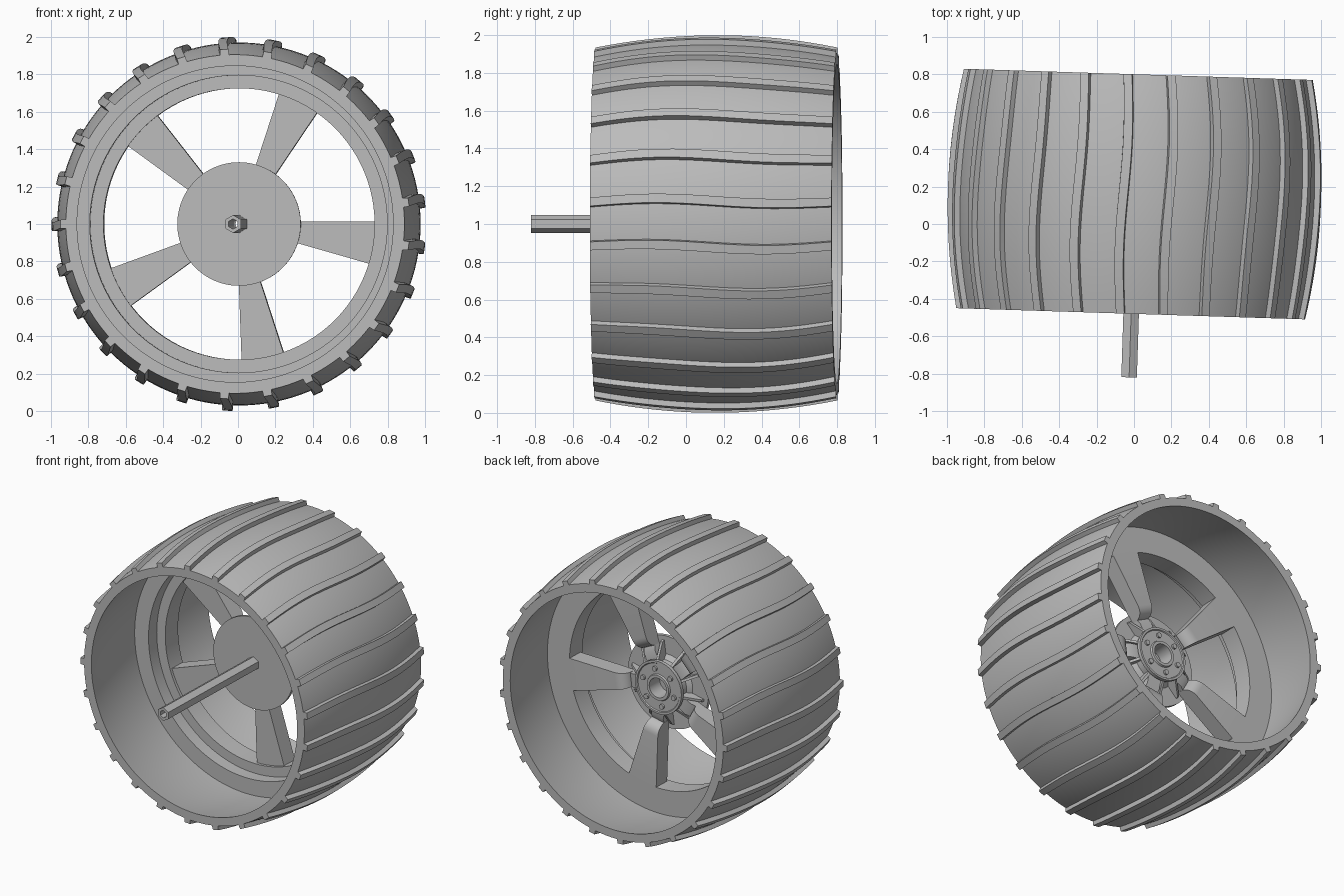
import bpy, bmesh
from math import sin, cos, pi, radians
from mathutils import Matrix, Vector

cube = bpy.data.objects.get("Cube")
if cube:
    bpy.data.objects.remove(cube)

grey = bpy.data.materials.new("plain_grey")
grey.use_nodes = True
grey.diffuse_color = (0.5, 0.5, 0.5, 1)
grey.node_tree.nodes["Principled BSDF"].inputs["Base Color"].default_value = (0.5, 0.5, 0.5, 1)

# The whole wheel is turned slightly about the vertical
PLACE = Matrix.Translation((0, 0, 1)) @ Matrix.Rotation(-0.032, 4, 'Z')
FRONT, BACK = -0.48, 0.80
MID = (FRONT + BACK) / 2
HALF = (BACK - FRONT) / 2


def polar(r, a, y):
    return Vector((r * cos(a), y, r * sin(a)))


def loft(bm, rings, loop=False):
    """Skin equal closed rings; join the ends or cap them."""
    vs = [[bm.verts.new(p) for p in ring] for ring in rings]
    n = len(vs[0])
    pairs = list(zip(vs, vs[1:])) + ([(vs[-1], vs[0])] if loop else [])
    for a, b in pairs:
        for i in range(n):
            j = (i + 1) % n
            bm.faces.new((a[i], a[j], b[j], b[i]))
    if not loop:
        bm.faces.new(vs[0])
        bm.faces.new(vs[-1])


def finish(name, bm):
    bmesh.ops.recalc_face_normals(bm, faces=bm.faces[:])
    bm.transform(PLACE)
    mesh = bpy.data.meshes.new(name)
    bm.to_mesh(mesh)
    bm.free()
    mesh.materials.append(grey)
    for f in mesh.polygons:
        f.use_smooth = True
    mesh.set_sharp_from_angle(angle=radians(30))
    ob = bpy.data.objects.new(name, mesh)
    bpy.context.collection.objects.link(ob)


def lathe(name, profile, sides=96, turn=0.0):
    """Spin a closed (radius, y) profile about the axle."""
    bm = bmesh.new()
    loft(bm, [[polar(r, turn + 2 * pi * k / sides, y) for r, y in profile]
              for k in range(sides)], loop=True)
    finish(name, bm)


def barrel(y):
    return 0.97 - 0.065 * ((y - MID) / HALF) ** 2


# Barrel-shaped tyre shell
STEPS = 20
ys = [FRONT + (BACK - FRONT) * i / STEPS for i in range(STEPS + 1)]
lathe("tyre_shell", [(barrel(y), y) for y in ys]
      + [(barrel(y) - 0.06, y) for y in reversed(ys)], sides=150)

# Wavy tread bars
bm = bmesh.new()
BARS = 25
for k in range(BARS):
    rings = []
    for y in ys:
        a = pi + 2 * pi * k / BARS + 0.014 * sin(pi * (y - FRONT) / HALF)
        r = barrel(y)
        rings.append([polar(r - 0.02, a - 0.029, y), polar(r + 0.03, a - 0.024, y),
                      polar(r + 0.03, a + 0.024, y), polar(r - 0.02, a + 0.029, y)])
    loft(bm, rings)
finish("tread_bars", bm)

# Rim ring with a stepped front
lathe("rim_ring", [(0.93, 0.08), (0.795, 0.08), (0.795, 0.17),
                   (0.725, 0.17), (0.725, 0.31), (0.93, 0.31)])

# Five spokes, bent forward at the hub
side = [(0.735, 0.19), (0.735, 0.31)]
side += [(0.35 - 0.08 * sin(t * pi / 12), 0.23 + 0.08 * cos(t * pi / 12)) for t in range(7)]
side += [(0.27, 0.19)]
bm = bmesh.new()
for k in range(5):
    turn = Matrix.Rotation(radians(8 - 72 * k), 4, 'Y')
    loft(bm, [[turn @ Vector((r, y, s * (0.055 + 0.14 * (r - 0.3)))) for r, y in side]
              for s in (-1, 1)])
finish("spokes", bm)

# Hub: front disc, drum and rear cap with a raised lip
lathe("hub_disc", [(0.02, 0.17), (0.33, 0.17), (0.33, 0.195), (0.02, 0.195)])
lathe("hub_drum", [(0.07, 0.18), (0.22, 0.18), (0.17, 0.22), (0.165, 0.275),
                   (0.19, 0.28), (0.19, 0.305), (0.175, 0.305), (0.17, 0.298),
                   (0.095, 0.298), (0.09, 0.31), (0.07, 0.31)], sides=64)

# Hub ribs, spoke mounts and bolts
bm = bmesh.new()
rib = [(0.15, 0.19), (0.30, 0.19), (0.29, 0.215), (0.18, 0.285), (0.15, 0.285)]
for k in range(10):
    turn = Matrix.Rotation(radians(26 - 36 * k), 4, 'Y')
    loft(bm, [[turn @ Vector((r, y, s)) for r, y in rib] for s in (-0.009, 0.009)])
finish("hub_ribs", bm)

bm = bmesh.new()
mount = [(0.16, 0.19), (0.28, 0.19), (0.28, 0.24), (0.24, 0.26), (0.16, 0.26)]
for k in range(5):
    turn = Matrix.Rotation(radians(8 - 72 * k), 4, 'Y')
    loft(bm, [[turn @ Vector((r, y, s)) for r, y in mount] for s in (-0.05, 0.05)])
finish("spoke_mounts", bm)

bm = bmesh.new()
for k in range(6):
    centre = polar(0.133, 2 * pi * k / 6 + 0.3, 0)
    loft(bm, [[centre + polar(0.018, 2 * pi * i / 12, y) for i in range(12)]
              for y in (0.29, 0.312)])
finish("hub_bolts", bm)

# Hollow six-sided axle
lathe("axle", [(0.048, -0.82), (0.048, 0.18), (0.027, 0.18), (0.027, -0.82)],
      sides=6, turn=pi / 2)
